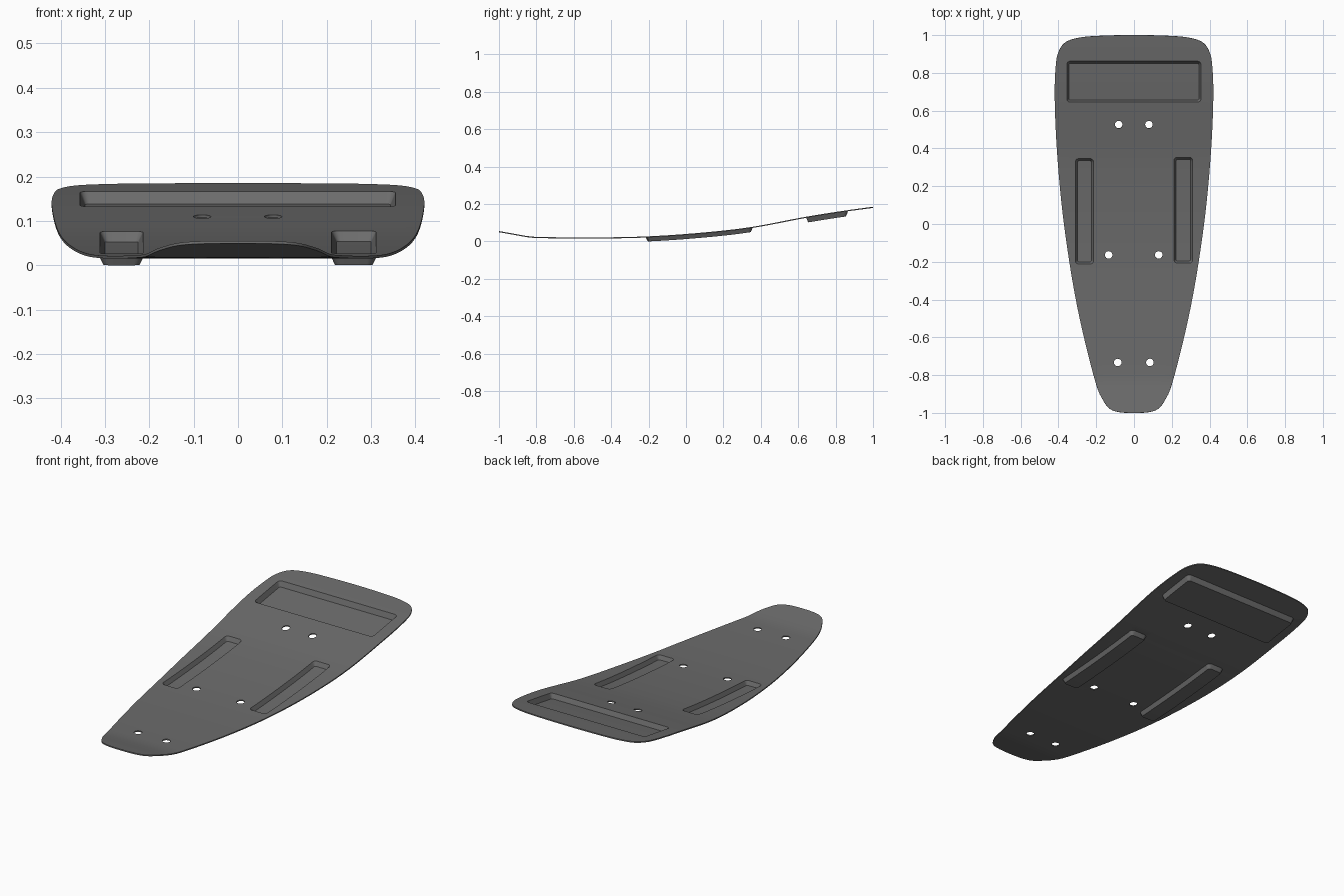
import bpy, bmesh, math
from mathutils import Vector

cube = bpy.data.objects.get("Cube")
if cube:
    bpy.data.objects.remove(cube, do_unlink=True)

THICKNESS = 0.006

# Half of the outline, nose to tail, and the side profile of the top face
HALF = [(0, -1), (0.08, -0.995), (0.13, -0.976), (0.165, -0.93), (0.2, -0.85),
        (0.258, -0.63), (0.308, -0.4), (0.35, -0.15), (0.385, 0.12),
        (0.41, 0.42), (0.42, 0.68), (0.414, 0.84), (0.4, 0.91),
        (0.365, 0.96), (0.3, 0.984), (0.2, 0.995), (0, 1)]
PROFILE = [(-1, 0.057), (-0.92, 0.043), (-0.84, 0.029), (-0.79, 0.0255),
           (-0.5, 0.023), (-0.2, 0.029), (0.1, 0.05), (0.35, 0.079),
           (0.65, 0.135), (0.86, 0.168), (1, 0.187)]


def smooth_path(points, steps):
    """Catmull-Rom path through a closed ring of points."""
    n = len(points)
    path = []
    for i in range(n):
        a, b, c, d = (Vector(points[(i + k) % n]) for k in (-1, 0, 1, 2))
        for s in range(steps):
            t = s / steps
            path.append(b + 0.5 * t * ((c - a) + t * ((2 * a - 5 * b + 4 * c - d)
                        + t * (3 * (b - c) + d - a))))
    return path


def height(y):
    """Smooth height of the plate at y."""
    def slope(i):
        p, q = PROFILE[max(i - 1, 0)], PROFILE[min(i + 1, len(PROFILE) - 1)]
        return (q[1] - p[1]) / (q[0] - p[0])
    i = 0
    while i < len(PROFILE) - 2 and y > PROFILE[i + 1][0]:
        i += 1
    (y0, z0), (y1, z1) = PROFILE[i], PROFILE[i + 1]
    w = y1 - y0
    t = (y - y0) / w
    r = 1 - t
    return (z0 * (1 + 2 * t) * r * r + z1 * (3 - 2 * t) * t * t
            + w * t * r * (slope(i) * r - slope(i + 1) * t))


def circle(x, y, radius, sides=24):
    return [(x + radius * math.cos(math.tau * k / sides),
             y + radius * math.sin(math.tau * k / sides)) for k in range(sides)]


def rounded_rect(x0, x1, y0, y1, radius, steps=5):
    pts = []
    corners = [(x1 - radius, y1 - radius), (x0 + radius, y1 - radius),
               (x0 + radius, y0 + radius), (x1 - radius, y0 + radius)]
    for q, (cx, cy) in enumerate(corners):
        for s in range(steps + 1):
            a = (q + s / steps) * math.pi / 2
            pts.append((cx + radius * math.cos(a), cy + radius * math.sin(a)))
    return pts


bm = bmesh.new()
edges = []


def ring(points, z=0.0):
    return [bm.verts.new((p[0], p[1], z)) for p in points]


def boundary(verts):
    for i, v in enumerate(verts):
        edges.append(bm.edges.new((v, verts[(i + 1) % len(verts)])))


# Outline
full = HALF + [(-x, y) for x, y in reversed(HALF[1:-1])]
boundary(ring(smooth_path(full, 6)))

# Bolt holes
for x, y in [(-0.081, 0.526), (0.079, 0.526), (-0.134, -0.164),
             (0.131, -0.164), (-0.086, -0.733), (0.084, -0.733)]:
    boundary(ring(circle(x, y, 0.02)))

# Rims of the pressed pockets
pockets = []
for x0, x1, y0, y1, depth in [(-0.311, -0.214, -0.212, 0.346, 0.022),
                              (0.211, 0.311, -0.207, 0.353, 0.022),
                              (-0.356, 0.355, 0.645, 0.862, 0.027)]:
    rim = ring(rounded_rect(x0, x1, y0, y1, 0.018))
    boundary(rim)
    inset = 0.011
    floor = ring(rounded_rect(x0 + inset, x1 - inset, y0 + inset, y1 - inset,
                              0.01), -depth)
    pockets.append((rim, floor))

bmesh.ops.triangle_fill(bm, use_beauty=True, edges=edges)

# Pocket walls and floors
for rim, floor in pockets:
    n = len(rim)
    for i in range(n):
        j = (i + 1) % n
        bm.faces.new((rim[i], rim[j], floor[j], floor[i]))
    bm.faces.new(floor)

bm.normal_update()
for f in bm.faces:
    if f.normal.z < 0:
        f.normal_flip()

# Slice across the length, then bend to the side profile
cuts = 56
for k in range(1, cuts):
    bmesh.ops.bisect_plane(bm, geom=bm.verts[:] + bm.edges[:] + bm.faces[:],
                           dist=1e-5, plane_co=(0, -1 + 2 * k / cuts, 0),
                           plane_no=(0, 1, 0))
for v in bm.verts:
    v.co.z += height(v.co.y)

mesh = bpy.data.meshes.new("plate")
bm.to_mesh(mesh)
bm.free()
plate = bpy.data.objects.new("plate", mesh)
bpy.context.collection.objects.link(plate)

# Dark grey
mat = bpy.data.materials.new("dark_grey")
mat.use_nodes = True
grey = (0.15, 0.15, 0.15, 1)
mat.diffuse_color = grey
mat.node_tree.nodes["Principled BSDF"].inputs["Base Color"].default_value = grey
mesh.materials.append(mat)

# Sheet thickness
solid = plate.modifiers.new("thickness", 'SOLIDIFY')
solid.thickness = THICKNESS
solid.offset = -1
bpy.ops.object.select_all(action='DESELECT')
plate.select_set(True)
bpy.context.view_layer.objects.active = plate
bpy.ops.object.modifier_apply(modifier=solid.name)
bpy.ops.object.shade_smooth_by_angle(angle=math.radians(30))

# Rest on the ground
low = min(v.co.z for v in plate.data.vertices)
for v in plate.data.vertices:
    v.co.z -= low
